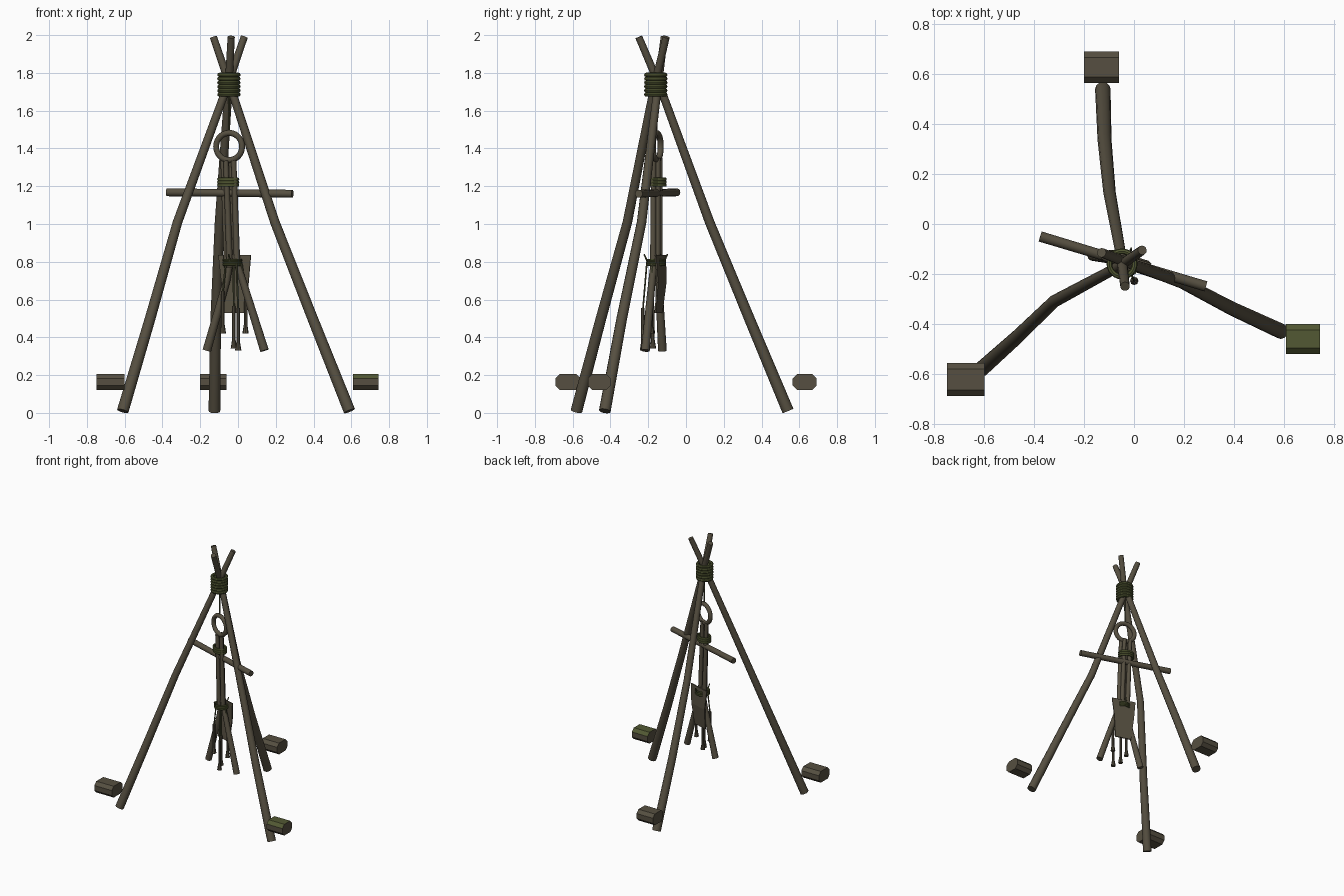
import bpy, bmesh, math
from mathutils import Vector, Matrix

if "Cube" in bpy.data.objects:
    bpy.data.objects.remove(bpy.data.objects["Cube"])


def mat(name, rgb):
    m = bpy.data.materials.new(name)
    m.diffuse_color = (*rgb, 1)
    m.use_nodes = True
    m.node_tree.nodes["Principled BSDF"].inputs["Base Color"].default_value = m.diffuse_color
    return m


WOOD = mat("weathered_wood", (0.092, 0.078, 0.052))
MOSS = mat("moss_green", (0.085, 0.098, 0.033))
ROPE = mat("mossy_rope", (0.085, 0.088, 0.042))
YAW = math.radians(-17)          # the hanging figure is turned about z


def finish(name, bm, mats, smooth=True):
    bmesh.ops.recalc_face_normals(bm, faces=bm.faces)
    me = bpy.data.meshes.new(name)
    bm.to_mesh(me)
    bm.free()
    ob = bpy.data.objects.new(name, me)
    bpy.context.collection.objects.link(ob)
    for m in mats:
        me.materials.append(m)
    if smooth:
        bpy.ops.object.select_all(action='DESELECT')
        ob.select_set(True)
        bpy.context.view_layer.objects.active = ob
        bpy.ops.object.shade_smooth_by_angle(angle=math.radians(40))
    return ob


def tube(name, pts, radii, material, sides=12):
    """Capped tube swept through the points, one radius per point."""
    pts = [Vector(p) for p in pts]
    bm = bmesh.new()
    rings = []
    for i, p in enumerate(pts):
        t = (pts[min(i + 1, len(pts) - 1)] - pts[max(i - 1, 0)]).normalized()
        ref = Vector((0, 1, 0)) if abs(t.y) < 0.8 else Vector((1, 0, 0))
        u = t.cross(ref).normalized()
        v = t.cross(u)
        rings.append([bm.verts.new(p + radii[i] * (u * math.cos(a) + v * math.sin(a)))
                      for a in (2 * math.pi * k / sides for k in range(sides))])
    for a, b in zip(rings, rings[1:]):
        for k in range(sides):
            j = (k + 1) % sides
            bm.faces.new((a[k], a[j], b[j], b[k]))
    bm.faces.new(rings[0])
    bm.faces.new(rings[-1])
    return finish(name, bm, [material])


def torus_into(bm, M, major, minor, n=24, m=8):
    vs = [[bm.verts.new(M @ Vector(((major + minor * math.cos(b)) * math.cos(a),
                                    (major + minor * math.cos(b)) * math.sin(a),
                                    minor * math.sin(b))))
           for b in (2 * math.pi * j / m for j in range(m))]
          for a in (2 * math.pi * i / n for i in range(n))]
    for i in range(n):
        for j in range(m):
            k, l = (i + 1) % n, (j + 1) % m
            bm.faces.new((vs[i][j], vs[k][j], vs[k][l], vs[i][l]))


def lashing(name, center, z0, z1, turns, rx, ry, material, yaw=0.0):
    """Stack of rope turns; rx and ry are the outer radii."""
    bm = bmesh.new()
    minor = (z1 - z0) / turns / 2 * 1.08
    for i in range(turns):
        z = z0 + (z1 - z0) * (i + 0.5) / turns
        M = (Matrix.Translation((*center, z)) @ Matrix.Rotation(yaw, 4, 'Z')
             @ Matrix.Diagonal((1, ry / rx, 1, 1)))
        torus_into(bm, M, rx - minor, minor)
    return finish(name, bm, [material])


# Three bent tripod poles crossing at the lashing
poles = {
    "left": [(-0.61, -0.58, 0.01), (-0.465, -0.45, 0.5), (-0.32, -0.31, 1.01),
             (-0.06, -0.17, 1.72), (0.033, -0.105, 1.99)],
    "right": [(0.59, -0.43, 0.01), (0.395, -0.34, 0.5), (0.195, -0.235, 1.01),
              (-0.038, -0.15, 1.72), (-0.13, -0.115, 1.99)],
    "back": [(-0.125, 0.54, 0.01), (-0.118, 0.335, 0.5), (-0.098, 0.125, 1.01),
             (-0.05, -0.135, 1.72), (-0.036, -0.25, 1.99)],
}
for side, pts in poles.items():
    tube(side + "_pole", pts, [0.031, 0.028, 0.025, 0.021, 0.019], WOOD)

lashing("top_lashing", (-0.048, -0.16), 1.675, 1.80, 6, 0.062, 0.062, MOSS)


# Bevelled foot blocks, octagonal from the side, one with a mossy top
def block(name, x0, x1, y0, y1, mossy):
    z0, z1, c = 0.12, 0.207, 0.024
    prof = [(y0 + c, z0), (y1 - c, z0), (y1, z0 + c), (y1, z1 - c),
            (y1 - c, z1), (y0 + c, z1), (y0, z1 - c), (y0, z0 + c)]
    bm = bmesh.new()
    f = bm.faces.new([bm.verts.new((x0, y, z)) for y, z in prof])
    ext = bmesh.ops.extrude_face_region(bm, geom=[f])["geom"]
    bmesh.ops.translate(bm, vec=(x1 - x0, 0, 0),
                        verts=[g for g in ext if isinstance(g, bmesh.types.BMVert)])
    bmesh.ops.recalc_face_normals(bm, faces=bm.faces)
    if mossy:
        for f in bm.faces:
            f.material_index = 1 if f.normal.z > 0.3 else 0
    finish(name, bm, [WOOD, MOSS], smooth=False)


block("left_block", -0.75, -0.60, -0.69, -0.557, False)
block("right_block", 0.61, 0.745, -0.52, -0.40, True)
block("back_block", -0.20, -0.06, 0.565, 0.692, False)

# Crossbar arms of the hanging figure
tube("crossbar", [(-0.376, -0.05, 1.168), (-0.044, -0.15, 1.164), (0.288, -0.25, 1.16)],
     [0.021, 0.02, 0.021], WOOD)

# Ring head, and the cord it hangs from
bm = bmesh.new()
torus_into(bm, Matrix.Translation((-0.047, -0.155, 1.41)) @ Matrix.Rotation(YAW, 4, 'Z')
           @ Matrix.Rotation(math.pi / 2, 4, 'X'), 0.072, 0.016, 28, 10)
finish("ring_head", bm, [WOOD])
tube("hanging_cord", [(-0.048, -0.157, 1.70), (-0.047, -0.155, 1.48)], [0.005, 0.005], ROPE, 6)

# Body of upright sticks between the two ties
d = Vector((math.cos(YAW), math.sin(YAW), 0))
n = Vector((-d.y, d.x, 0))
for i, (a, b) in enumerate(((-0.033, 0.008), (-0.011, -0.012), (0.011, 0.01), (0.031, -0.008))):
    top = Vector((-0.05, -0.155, 1.35 - 0.015 * (i % 2))) + d * a + n * b
    low = Vector((-0.03, -0.158, 0.77)) + d * a * 0.95 + n * b
    tube(f"body_stick_{i + 1}", [top, low], [0.014, 0.017], WOOD, 10)

lashing("upper_tie", (-0.052, -0.148), 1.198, 1.245, 3, 0.06, 0.045, MOSS, YAW)
lashing("lower_tie", (-0.03, -0.16), 0.778, 0.815, 3, 0.053, 0.053, MOSS, YAW)

# Splayed legs of the figure
tube("figure_leg_left", [(-0.035, -0.15, 0.84), (-0.06, -0.145, 0.70), (-0.165, -0.125, 0.33)],
     [0.017, 0.019, 0.023], WOOD)
tube("figure_leg_right", [(-0.02, -0.165, 0.84), (0.025, -0.18, 0.70), (0.14, -0.215, 0.33)],
     [0.017, 0.019, 0.023], WOOD)

# Tapered hanging flap behind the legs
bm = bmesh.new()
rows = []
for z, half, off in ((0.835, 0.09, 0.015), (0.69, 0.075, 0.022), (0.53, 0.06, 0.005)):
    c = Vector((-0.022, -0.15, z)) + n * off
    rows.append([bm.verts.new(c + d * half * s + n * t)
                 for s, t in ((-1, -0.004), (1, -0.004), (1, 0.004), (-1, 0.004))])
for a, b in zip(rows, rows[1:]):
    for k in range(4):
        bm.faces.new((a[k], a[(k + 1) % 4], b[(k + 1) % 4], b[k]))
bm.faces.new(rows[0])
bm.faces.new(rows[-1])
finish("hanging_flap", bm, [WOOD], smooth=False)

# Dangling cords ending in flared tassels
for i, (x, y, z) in enumerate(((-0.08, -0.18, 0.42), (-0.022, -0.175, 0.34),
                               (0.001, -0.228, 0.33), (0.04, -0.185, 0.42))):
    start = Vector((-0.03, -0.16, 0.79)) + (Vector((x, y, 0)) - Vector((-0.03, -0.16, 0))) * 0.7
    tube(f"cord_{i + 1}", [start, (x, y, z + 0.22)], [0.005, 0.005], ROPE, 6)
    tube(f"tassel_{i + 1}", [(x, y, z + 0.225), (x, y, z + 0.05), (x, y, z)],
         [0.009, 0.009, 0.017], WOOD, 8)

# Loose rope ends on the lower tie
for i, s in enumerate((-1, 1)):
    p = Vector((-0.03, -0.16, 0.80)) + n * 0.045 * s
    tube(f"rope_end_{i + 1}", [p, p + n * 0.02 * s + Vector((0, 0, 0.04))], [0.006, 0.004], ROPE, 6)
